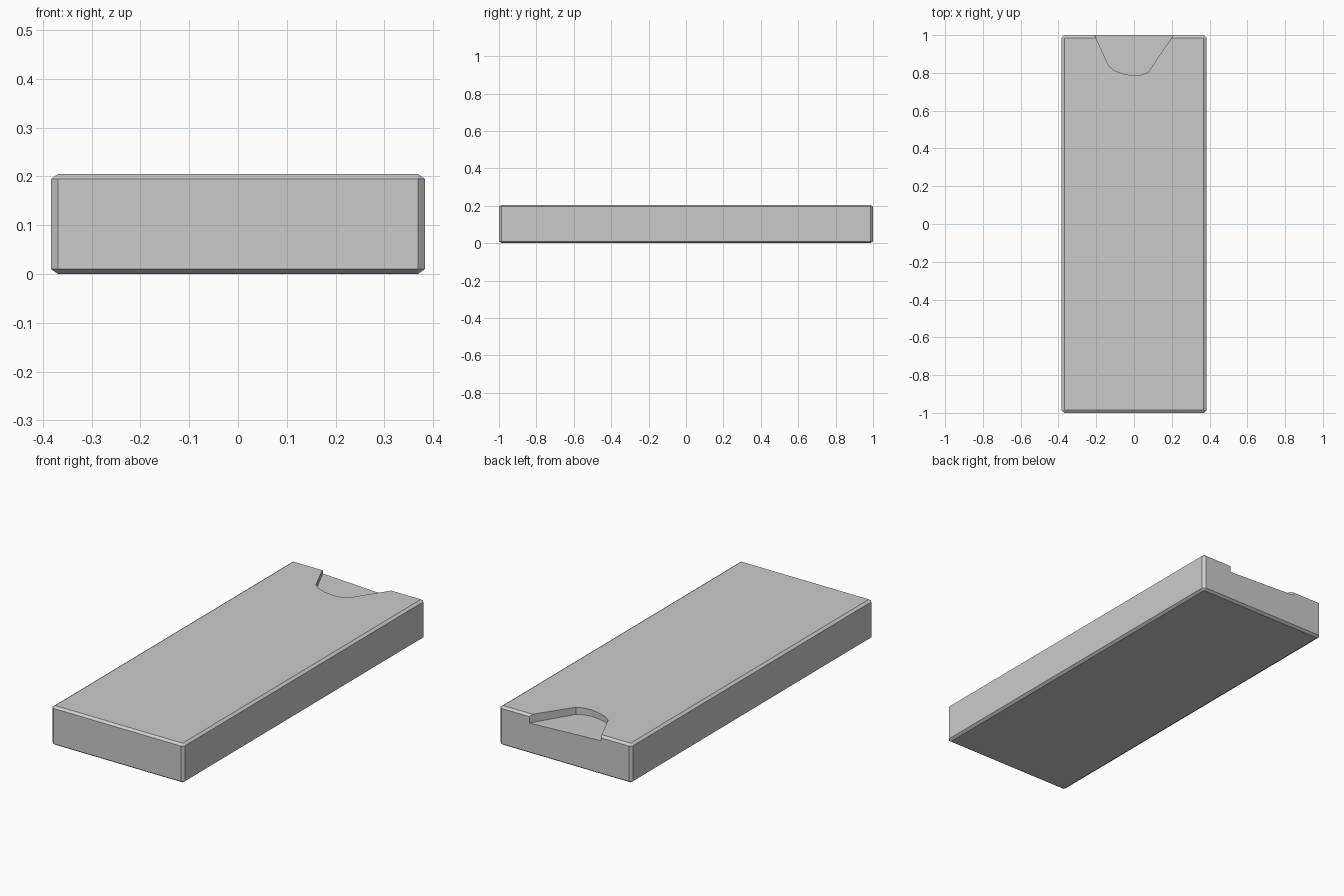
import bpy, bmesh
from math import cos, sin, radians

if "Cube" in bpy.data.objects:
    bpy.data.objects.remove(bpy.data.objects["Cube"])

W, L, H = 0.766, 2.0, 0.205   # overall slab size
C = 0.014                     # chamfer width


def mesh_object(name, bm):
    bmesh.ops.recalc_face_normals(bm, faces=bm.faces)
    mesh = bpy.data.meshes.new(name)
    bm.to_mesh(mesh)
    bm.free()
    obj = bpy.data.objects.new(name, mesh)
    bpy.context.collection.objects.link(obj)
    return obj


# Chamfered slab; the chamfer is flatter in height than in width
squash = 0.7
bm = bmesh.new()
bmesh.ops.create_cube(bm, size=1)
for v in bm.verts:
    v.co = (v.co.x * W, v.co.y * L, (v.co.z + 0.5) * H / squash)
bmesh.ops.bevel(bm, geom=bm.edges[:], offset=C, segments=1,
                affect='EDGES', profile=0.5)
for v in bm.verts:
    v.co.z *= squash
slab = mesh_object("slab", bm)

# Thumb notch cutter: tapered sides, rounded end, slightly tilted floor
outline = [(-0.222, 1.03), (-0.133, 0.835), (-0.10, 0.81), (-0.05, 0.793), (0.0, 0.785),
           (0.04, 0.79), (0.075, 0.803), (0.228, 1.03)]
bm = bmesh.new()
floor = [bm.verts.new((x, y, 0.171 - 0.018 * x / 0.4)) for x, y in outline]
top = [bm.verts.new((x, y, 0.3)) for x, y in outline]
bm.faces.new(floor)
bm.faces.new(top)
n = len(outline)
for i in range(n):
    j = (i + 1) % n
    bm.faces.new((floor[i], floor[j], top[j], top[i]))
cutter = mesh_object("notch_cutter", bm)
cutter.hide_render = True
cutter.hide_set(True)

cut = slab.modifiers.new("thumb_notch", 'BOOLEAN')
cut.operation = 'DIFFERENCE'
cut.solver = 'EXACT'
cut.object = cutter
